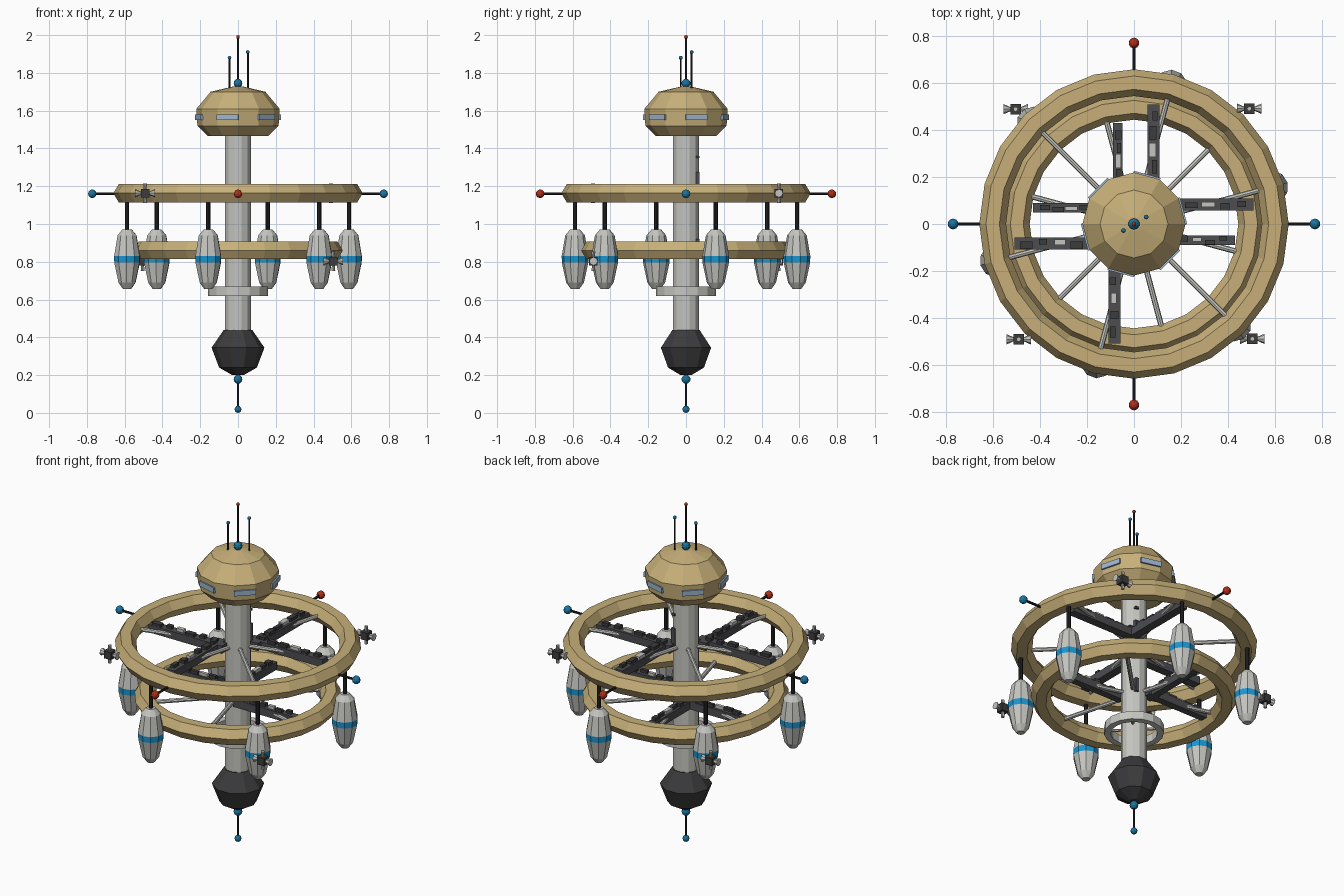
import bpy, bmesh, math, random
from math import radians, cos, sin, pi
from mathutils import Vector, Matrix

random.seed(4)
cube = bpy.data.objects.get("Cube")
if cube:
    bpy.data.objects.remove(cube, do_unlink=True)


def material(name, r, g, b):
    m = bpy.data.materials.new(name)
    m.diffuse_color = (r, g, b, 1)
    m.use_nodes = True
    bsdf = next(n for n in m.node_tree.nodes if n.type == 'BSDF_PRINCIPLED')
    bsdf.inputs["Base Color"].default_value = (r, g, b, 1)
    bsdf.inputs["Roughness"].default_value = 0.6
    return m


TAN = material("tan hull", 0.57, 0.43, 0.19)
LIGHT = material("light grey", 0.56, 0.56, 0.53)
DARK = material("charcoal", 0.045, 0.045, 0.048)
BEAM = material("beam grey", 0.075, 0.075, 0.083)
BLACK = material("mast black", 0.02, 0.02, 0.022)
BLUE = material("beacon blue", 0.01, 0.18, 0.36)
BAND = material("band blue", 0.01, 0.3, 0.62)
RED = material("beacon red", 0.45, 0.025, 0.008)
GLASS = material("window blue", 0.33, 0.47, 0.64)


def finish(name, bm, *mats):
    bmesh.ops.recalc_face_normals(bm, faces=bm.faces)
    mesh = bpy.data.meshes.new(name)
    bm.to_mesh(mesh)
    bm.free()
    for m in mats:
        mesh.materials.append(m)
    obj = bpy.data.objects.new(name, mesh)
    bpy.context.collection.objects.link(obj)
    return obj


def lathe(name, profile, sides, mats, at=(0, 0, 0), turn=0, closed=False, band=None):
    """Spin (radius, height) points about z; band = profile row given material 1."""
    bm = bmesh.new()
    rows = []
    for r, z in profile:
        angles = [turn + 2 * pi * i / sides for i in range(sides)]
        rows.append([bm.verts.new((at[0] + r * cos(a), at[1] + r * sin(a), at[2] + z))
                     for a in angles])
    count = len(rows) if closed else len(rows) - 1
    for k in range(count):
        low, high = rows[k], rows[(k + 1) % len(rows)]
        for i in range(sides):
            j = (i + 1) % sides
            f = bm.faces.new((low[i], low[j], high[j], high[i]))
            f.material_index = int(k == band)
    if not closed:
        bm.faces.new(rows[0])
        bm.faces.new(rows[-1])
    return finish(name, bm, *mats)


def rod(name, a, b, r1, mat, r2=None, sides=8):
    a, b = Vector(a), Vector(b)
    bm = bmesh.new()
    spin = (b - a).to_track_quat('Z', 'Y').to_matrix().to_4x4()
    bmesh.ops.create_cone(bm, cap_ends=True, segments=sides, radius1=r1,
                          radius2=r1 if r2 is None else r2, depth=(b - a).length,
                          matrix=Matrix.Translation((a + b) / 2) @ spin)
    return finish(name, bm, mat)


def box(name, centre, size, mat, angle=0):
    bm = bmesh.new()
    bmesh.ops.create_cube(bm, size=1, matrix=Matrix.Translation(centre)
                          @ Matrix.Rotation(angle, 4, 'Z') @ Matrix.Diagonal((*size, 1)))
    return finish(name, bm, mat)


def ball(name, centre, r, mat):
    bm = bmesh.new()
    bmesh.ops.create_uvsphere(bm, u_segments=10, v_segments=6, radius=r,
                              matrix=Matrix.Translation(centre))
    return finish(name, bm, mat)


def polar(r, degrees, z):
    a = radians(degrees)
    return Vector((r * cos(a), r * sin(a), z))


# Central column, command dome and engine pod
lathe("column", [(0.07, 0.43), (0.07, 1.48)], 12, [LIGHT], turn=radians(15))
lathe("command_dome", [(0.16, 1.465), (0.215, 1.52), (0.22, 1.61), (0.145, 1.70), (0.03, 1.727)],
      12, [TAN])
lathe("engine_pod", [(0.03, 0.2), (0.1, 0.24), (0.14, 0.345), (0.075, 0.44)], 10, [DARK])
for k in range(6):
    a = 15 + 60 * k
    box("dome_window", polar(0.213, a, 1.566), (0.012, 0.118, 0.03), GLASS, radians(a))
box("column_conduit", (0.035, 0.062, 1.22), (0.025, 0.02, 0.11), BEAM)
box("column_hatch", (0.035, 0.062, 1.355), (0.02, 0.02, 0.012), BEAM)
box("lower_conduit", (0.035, 0.062, 0.88), (0.02, 0.02, 0.08), BEAM)

# Masts and beacons above and below
ball("top_beacon", (0, 0, 1.745), 0.024, BLUE)
rod("main_mast", (0, 0, 1.745), (0, 0, 1.985), 0.006, BLACK)
ball("main_mast_tip", (0, 0, 1.99), 0.01, RED)
for x, y, z in ((-0.045, -0.028, 1.88), (0.052, 0.03, 1.91)):
    rod("side_mast", (x, y, 1.715), (x, y, z), 0.005, BLACK)
    ball("side_mast_tip", (x, y, z), 0.01, BLUE)
ball("bottom_beacon", (0, 0, 0.178), 0.024, BLUE)
rod("bottom_mast", (0, 0, 0.02), (0, 0, 0.178), 0.006, BLACK)
ball("bottom_mast_tip", (0, 0, 0.019), 0.019, BLUE)


# Habitat rings with a hexagonal section, and their spokes
def ring(name, major, minor, z, spoke_start):
    section = [(major + minor * cos(k * pi / 3), z + minor * sin(k * pi / 3) * 0.97)
               for k in range(6)]
    lathe(name, section, 24, [TAN], closed=True)
    for k in range(6):
        a = spoke_start + 60 * k
        rod(name + "_spoke", polar(0.05, a, z), polar(major - minor * 0.7, a, z), 0.012, LIGHT)


UPPER, LOWER = 1.163, 0.86
ring("upper_ring", 0.603, 0.057, UPPER, 15)
ring("lower_ring", 0.5, 0.055, LOWER, 45)
lathe("docking_collar", [(0.16, 0.62), (0.16, 0.668), (0.125, 0.668), (0.125, 0.62)],
      16, [LIGHT], closed=True)
for k in range(4):
    rod("collar_strut", polar(0.06, 45 + 90 * k, 0.644), polar(0.13, 45 + 90 * k, 0.644),
        0.008, LIGHT)


# Straight service beams carrying small equipment boxes
def beam(along, offset, length, width, z):
    along, side = Vector(along), Vector(offset)
    turn = math.atan2(along.y, along.x)
    start = 0.03
    middle = along * (start + length) / 2 + side
    box("service_beam", middle + Vector((0, 0, z)), (length - start, width, 0.045), BEAM, turn)
    across = side.normalized()
    for k in range(6):
        d = 0.1 + (length - 0.15) * k / 5
        spot = along * d + side + across * random.uniform(-0.2, 0.2) * width
        spot.z = z + 0.025
        size = (random.uniform(0.03, 0.06), width * random.uniform(0.4, 0.7), 0.03)
        box("beam_equipment", spot, size, LIGHT if k == 3 else DARK, turn)


for s in (-1, 1):
    beam((s, 0, 0), (0, s * 0.083, 0), 0.51, 0.05, UPPER)
    beam((0, s, 0), (s * 0.083, 0, 0), 0.51, 0.05, UPPER)
    beam((s, 0, 0), (0, -s * 0.069, 0), 0.43, 0.042, LOWER)
beam((0, 1, 0), (-0.069, 0, 0), 0.43, 0.042, LOWER)

# Hanging storage tanks with a painted band
TANK = [(0.022, 0.655), (0.047, 0.69), (0.07, 0.795), (0.071, 0.83), (0.052, 0.94), (0.025, 0.972)]
for k in range(6):
    p = polar(0.608, 15 + 60 * k, 0)
    lathe("storage_tank", TANK, 10, [LIGHT, BAND], at=p, band=2, turn=radians(15))
    rod("tank_stalk", p + Vector((0, 0, 0.96)), p + Vector((0, 0, 1.14)), 0.011, BLACK)

# Outrigger beacons on the upper ring
for k in range(4):
    rod("outrigger", polar(0.64, 90 * k, 1.16), polar(0.772, 90 * k, 1.16), 0.007, BLACK)
    ball("outrigger_beacon", polar(0.772, 90 * k, 1.16), 0.023, RED if k % 2 else BLUE)

# Small free-flying drones with flared thrusters
for x, y, z in ((0.492, 0.492, 1.163), (-0.492, -0.492, 1.163),
                (0.505, -0.49, 0.803), (-0.505, 0.49, 0.803)):
    c = Vector((x, y, z))
    box("drone_body", c, (0.045, 0.045, 0.045), DARK)
    for axis in ((1, 0, 0), (-1, 0, 0), (0, 0, 1), (0, 0, -1)):
        d = Vector(axis)
        flare = 0.022 if d.x else 0.01
        rod("drone_thruster", c + d * 0.02, c + d * 0.052, 0.008, LIGHT, flare)
